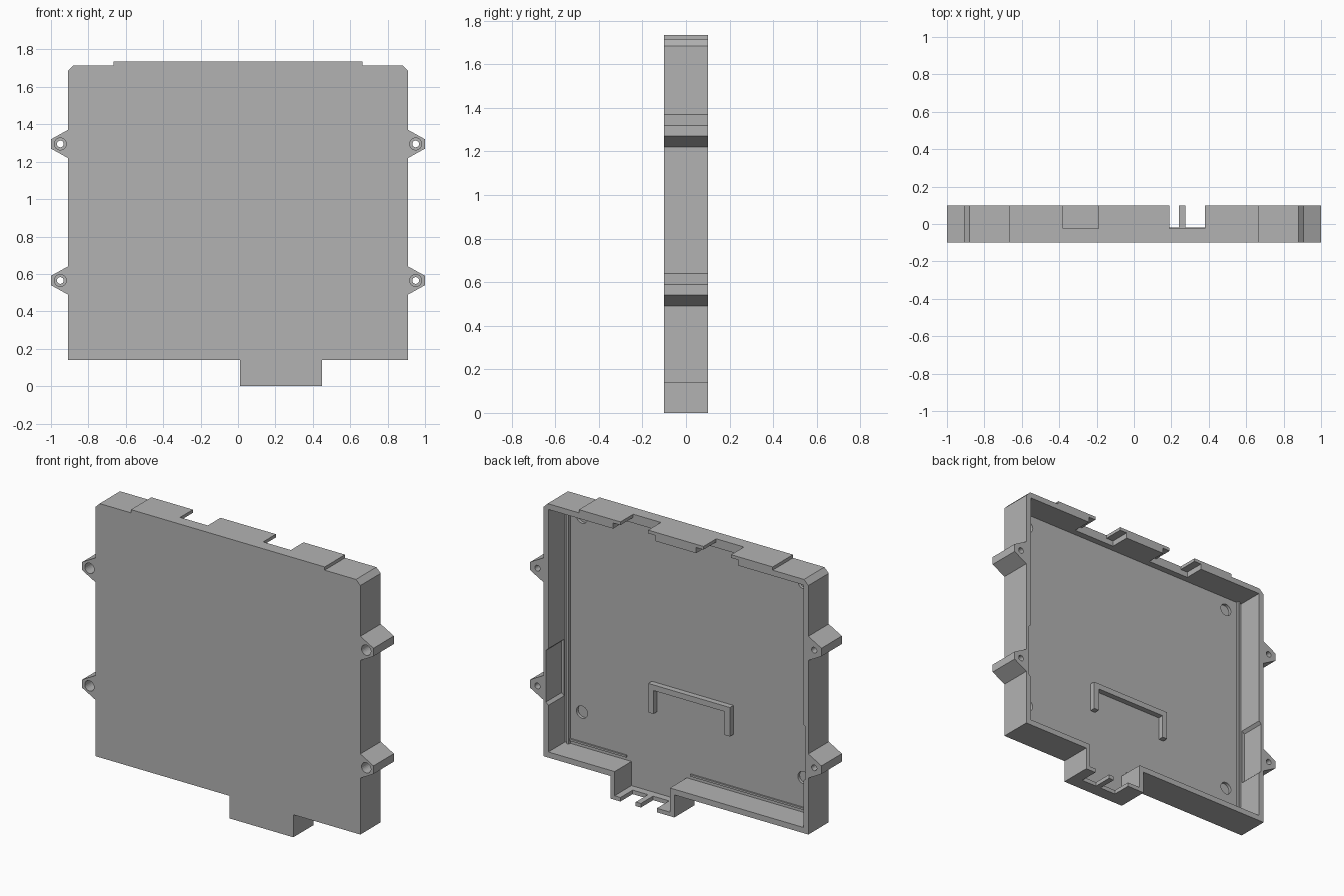
import bpy
import bmesh
import math

if "Cube" in bpy.data.objects:
    bpy.data.objects.remove(bpy.data.objects["Cube"], do_unlink=True)

grey = bpy.data.materials.new("plain_grey")
grey.use_nodes = True
colour = (0.45, 0.45, 0.45, 1)
grey.diffuse_color = colour
grey.node_tree.nodes["Principled BSDF"].inputs["Base Color"].default_value = colour

FRONT, BACK, FLOOR = -0.1, 0.1, -0.065
EAR_Z = (0.565, 1.295)


def extrude(name, outline, y0, y1):
    """Closed x-z outline made solid between two depths."""
    bm = bmesh.new()
    face = bm.faces.new([bm.verts.new((x, y0, z)) for x, z in outline])
    new = bmesh.ops.extrude_face_region(bm, geom=[face])["geom"]
    verts = [v for v in new if isinstance(v, bmesh.types.BMVert)]
    bmesh.ops.translate(bm, verts=verts, vec=(0, y1 - y0, 0))
    bmesh.ops.recalc_face_normals(bm, faces=bm.faces)
    mesh = bpy.data.meshes.new(name)
    bm.to_mesh(mesh)
    bm.free()
    mesh.materials.append(grey)
    obj = bpy.data.objects.new(name, mesh)
    bpy.context.collection.objects.link(obj)
    return obj


def box(name, x0, x1, y0, y1, z0, z1):
    return extrude(name, [(x0, z0), (x1, z0), (x1, z1), (x0, z1)], y0, y1)


def disc(name, x, z, r, y0, y1, sides=24):
    ring = [(x + r * math.cos(2 * math.pi * i / sides),
             z + r * math.sin(2 * math.pi * i / sides)) for i in range(sides)]
    return extrude(name, ring, y0, y1)


def cut(target, cutter):
    """Subtract the cutter, bake the result and remove the cutter."""
    cutter.hide_render = True
    mod = target.modifiers.new("cut", "BOOLEAN")
    mod.operation, mod.solver, mod.object = "DIFFERENCE", "EXACT", cutter
    graph = bpy.context.evaluated_depsgraph_get()
    graph.update()
    baked = bpy.data.meshes.new_from_object(target.evaluated_get(graph))
    target.modifiers.clear()
    target.data = baked
    bpy.data.objects.remove(cutter, do_unlink=True)


# Outer silhouette: right half, then left half, with ears and connector bay
side = []
for c in EAR_Z:
    side += [(0.91, c - 0.075), (1, c - 0.025), (1, c + 0.025), (0.91, c + 0.075)]
side += [(0.91, 1.685), (0.88, 1.715), (0.665, 1.715), (0.665, 1.735)]
outline = [(0.01, 0.14), (0.01, 0), (0.45, 0), (0.45, 0.14), (0.91, 0.14)]
outline += side + [(-x, z) for x, z in reversed(side)] + [(-0.91, 0.14)]
tray = extrude("tray_shell", outline, FRONT, BACK)

# Hollow interior, open to the back, running down into the connector bay
inner = [(0.04, 0.175), (0.04, 0.025), (0.42, 0.025), (0.42, 0.175), (0.875, 0.175),
         (0.875, 1.68), (-0.875, 1.68), (-0.875, 0.175)]
cut(tray, extrude("interior_cutter", inner, FLOOR, 0.2))

# Slots in the connector bay floor
for x0, x1 in ((0.13, 0.24), (0.275, 0.38)):
    cut(tray, box("slot_cutter", x0, x1, -0.02, 0.2, -0.1, 0.1))

for s in (-1, 1):
    # Latch notches through the top wall, with an undercut below the thin lip
    x0, x1 = sorted((s * 0.19, s * 0.38))
    cut(tray, box("notch_cutter", x0, x1, -0.025, 0.2, 1.6, 1.8))
    cut(tray, box("undercut_cutter", x0 - 0.05, x1 + 0.05, -0.025, 0.2, 1.6, 1.715))
    # Shallow recess thinning each side wall
    x0, x1 = sorted((s * 0.8, s * 0.892))
    recess = [(s * 0.86, 0.45), (s * 0.892, 0.48), (s * 0.892, 0.8), (s * 0.86, 0.83)]
    cut(tray, extrude("recess_cutter", recess, FLOOR + 0.01, 0.2))
    # Stepped screw holes in the ears
    for z in EAR_Z:
        cut(tray, disc("screw_head_cutter", s * 0.95, z, 0.032, -0.2, 0.02))
        cut(tray, disc("screw_cutter", s * 0.95, z, 0.018, -0.2, 0.2))
    # Blind round dimples in the floor
    for z in (0.39, 1.6):
        cut(tray, disc("dimple_cutter", s * 0.76, z, 0.038, FLOOR - 0.018, 0))

# Low ribs along the floor edges
for s, label in ((-1, "right"), (1, "left")):
    a, b = sorted((s * 0.84, s * 0.856))
    box(label + "_rib", a, b, FLOOR - 0.005, FLOOR + 0.016, 0.17, 1.685)
for a, b, label in ((-0.84, 0.01, "right"), (0.45, 0.84, "left")):
    box(label + "_bottom_rib", a, b, FLOOR - 0.005, FLOOR + 0.01, 0.195, 0.207)

# Bracket standing on the floor
bracket = [(0.28, 0.53), (0.28, 0.71), (-0.28, 0.71), (-0.28, 0.53),
           (-0.245, 0.53), (-0.245, 0.675), (0.245, 0.675), (0.245, 0.53)]
extrude("floor_bracket", bracket, FLOOR - 0.005, -0.03)
